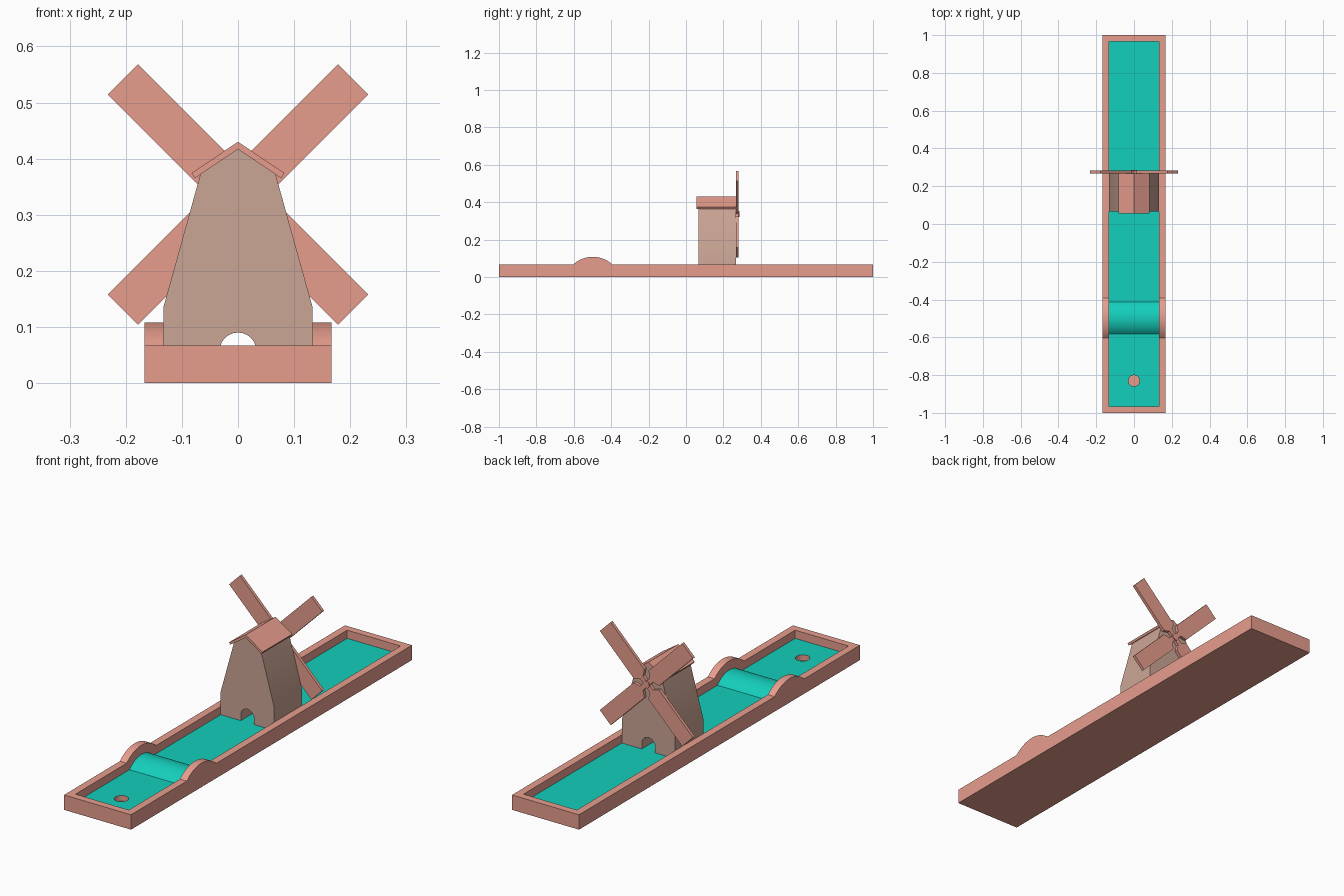
import bpy, bmesh
from math import sin, cos, pi, sqrt, asin, radians
from mathutils import Matrix

if "Cube" in bpy.data.objects:
    bpy.data.objects.remove(bpy.data.objects["Cube"])

W, WI, L, LI = 0.167, 0.133, 1.0, 0.967   # outer / inner half sizes
RIM, FLOOR = 0.067, 0.03
HUMP_Y, HUMP_Z = -0.498, -0.047           # shared centre of the hump arcs
BLADE_Z = 0.336


def material(name, rgb):
    m = bpy.data.materials.new(name)
    m.diffuse_color = (*rgb, 1)
    m.use_nodes = True
    m.node_tree.nodes["Principled BSDF"].inputs["Base Color"].default_value = m.diffuse_color
    return m


SALMON = material("salmon", (0.80, 0.34, 0.27))
TEAL = material("teal", (0.007, 0.62, 0.50))
TAN = material("tan", (0.60, 0.38, 0.30))


def finish(name, bm, mat, smooth=False, recalc=True):
    if recalc:
        bmesh.ops.recalc_face_normals(bm, faces=bm.faces)
    me = bpy.data.meshes.new(name)
    bm.to_mesh(me)
    bm.free()
    me.materials.append(mat)
    ob = bpy.data.objects.new(name, me)
    bpy.context.collection.objects.link(ob)
    if smooth:
        bpy.ops.object.select_all(action='DESELECT')
        ob.select_set(True)
        bpy.context.view_layer.objects.active = ob
        bpy.ops.object.shade_smooth_by_angle(angle=radians(30))
    return ob


def prism(bm, pts, axis, lo, hi):
    """Extrude a closed profile along x (points are y,z) or y (points are x,z)."""
    def at(p, t):
        return (t, p[0], p[1]) if axis == 'x' else (p[0], t, p[1])
    a = [bm.verts.new(at(p, lo)) for p in pts]
    b = [bm.verts.new(at(p, hi)) for p in pts]
    bm.faces.new(a)
    bm.faces.new(b[::-1])
    n = len(pts)
    for i in range(n):
        bm.faces.new((a[i], b[i], b[(i + 1) % n], a[(i + 1) % n]))
    return a + b


def hump(r, base, n=16):
    """Arc of radius r rising from height base, as y,z points with y increasing."""
    half = asin(sqrt(r * r - (base - HUMP_Z) ** 2) / r)
    return [(HUMP_Y + r * sin(t), HUMP_Z + r * cos(t))
            for t in (half * (2 * i / n - 1) for i in range(n + 1))]


# Long side walls with humps
side = [(-L, 0), (-L, RIM)] + hump(0.155, RIM) + [(L, RIM), (L, 0)]
for name, lo, hi in (("left_wall", -W, -WI), ("right_wall", WI, W)):
    bm = bmesh.new()
    prism(bm, side, 'x', lo, hi)
    finish(name, bm, SALMON, smooth=True)

# End walls
for name, lo, hi in (("front_wall", -L, -LI), ("back_wall", LI, L)):
    bm = bmesh.new()
    prism(bm, [(-WI, 0), (WI, 0), (WI, RIM), (-WI, RIM)], 'y', lo, hi)
    finish(name, bm, SALMON)

# Underside
bm = bmesh.new()
bm.faces.new([bm.verts.new(c) for c in
              ((-WI, -LI, 0), (-WI, LI, 0), (WI, LI, 0), (WI, -LI, 0))])
finish("underside", bm, SALMON, recalc=False)

# Green: humped strip, then the flat front section with the hole
bm = bmesh.new()
arc = hump(0.114, FLOOR)
rows = [[bm.verts.new((x, y, z)) for x in (-WI, WI)] for y, z in arc + [(LI, FLOOR)]]
for (a, b), (d, c) in zip(rows, rows[1:]):
    bm.faces.new((a, b, c, d))


def loop(verts):
    return [bm.edges.get((v, w)) or bm.edges.new((v, w))
            for v, w in zip(verts, verts[1:] + verts[:1])]


HOLE = [(0.03 * cos(2 * pi * i / 20), -0.83 + 0.03 * sin(2 * pi * i / 20)) for i in range(20)]
corner = [bm.verts.new((x, -LI, FLOOR)) for x in (-WI, WI)]
rim = [bm.verts.new((x, y, FLOOR)) for x, y in HOLE]
edges = loop([corner[0], corner[1], rows[0][1], rows[0][0]]) + loop(rim)
bmesh.ops.triangle_fill(bm, edges=edges, use_beauty=True, normal=(0, 0, 1))
for f in bm.faces:
    f.normal_update()
    if f.normal.z < 0:
        f.normal_flip()
finish("green", bm, TEAL, smooth=True, recalc=False)

# Hole cup
bm = bmesh.new()
top = [bm.verts.new((x, y, FLOOR)) for x, y in HOLE]
low = [bm.verts.new((x, y, 0.005)) for x, y in HOLE]
bm.faces.new(low)
for i in range(20):
    j = (i + 1) % 20
    bm.faces.new((top[i], top[j], low[j], low[i]))
finish("hole_cup", bm, SALMON, smooth=True, recalc=False)

# Mill body with arched tunnel
arch = [(0.033 * cos(pi * i / 12), 0.057 + 0.033 * sin(pi * i / 12)) for i in range(13)]
body = ([(-0.133, FLOOR), (-0.133, 0.135), (-0.067, 0.372), (0, 0.418),
         (0.067, 0.372), (0.133, 0.135), (0.133, FLOOR), (0.033, FLOOR)]
        + arch + [(-0.033, FLOOR)])
bm = bmesh.new()
prism(bm, body, 'y', 0.067, 0.267)
finish("mill_body", bm, TAN, smooth=True)

# Roof
bm = bmesh.new()
prism(bm, [(0, 0.43), (0.083, 0.374), (0.077, 0.365), (0, 0.417),
           (-0.077, 0.365), (-0.083, 0.374)], 'y', 0.055, 0.267)
finish("mill_roof", bm, SALMON)

# Four sails, narrowing to a spar at the hub
sail = [(-0.011, 0.008), (0.011, 0.008), (0.011, 0.035), (0.038, 0.052),
        (0.038, 0.29), (-0.038, 0.29), (-0.038, 0.052), (-0.011, 0.035)]
for k in range(4):
    bm = bmesh.new()
    prism(bm, sail, 'y', 0.268, 0.282)
    bm.transform(Matrix.Translation((0, 0, BLADE_Z)) @ Matrix.Rotation(pi / 4 + k * pi / 2, 4, 'Y'))
    finish(f"sail_{k + 1}", bm, SALMON)

# Hub
bm = bmesh.new()
prism(bm, [(0.016 * cos(2 * pi * i / 16), BLADE_Z + 0.016 * sin(2 * pi * i / 16))
           for i in range(16)], 'y', 0.266, 0.285)
finish("sail_hub", bm, SALMON, smooth=True)
